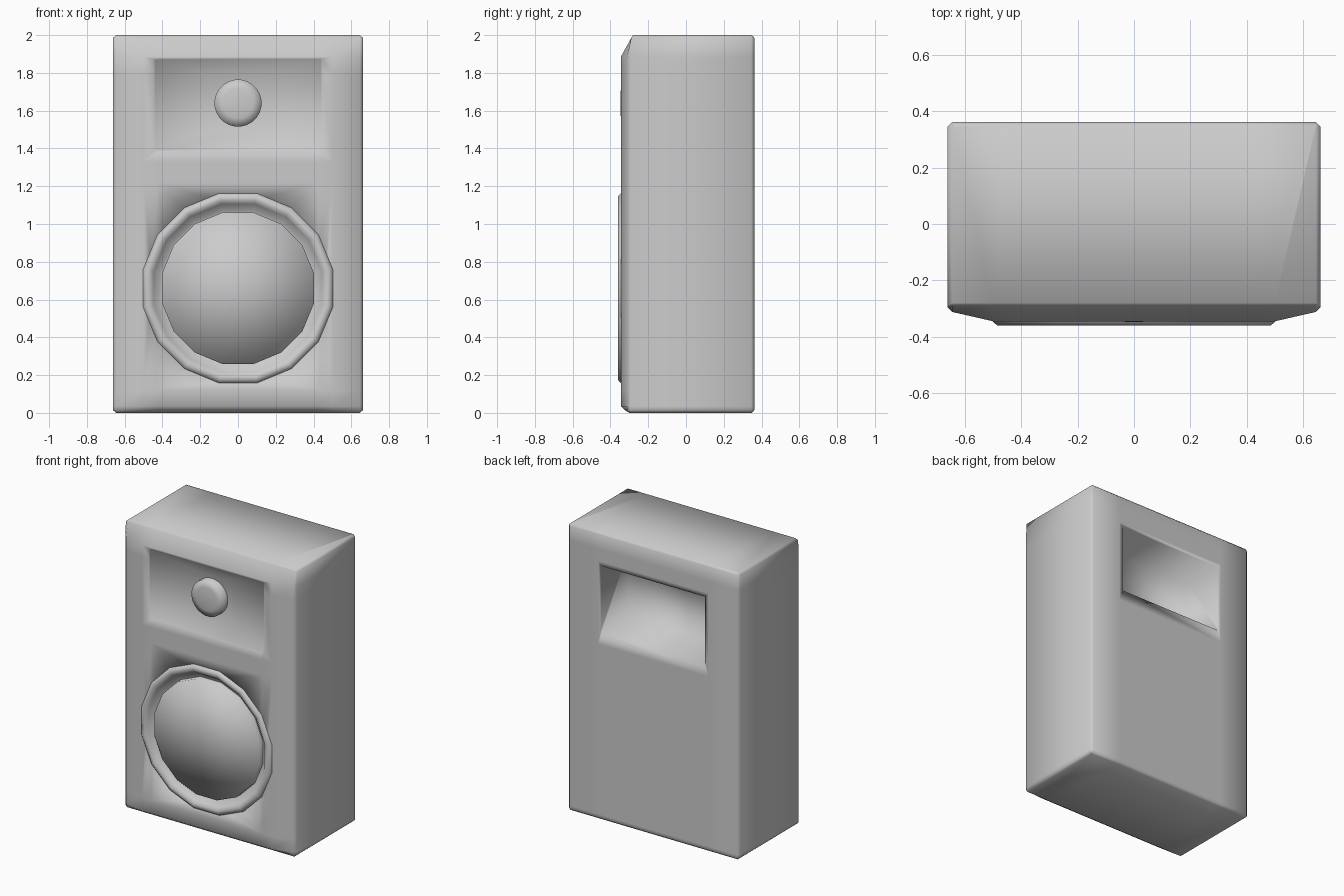
import bpy, bmesh, math

if "Cube" in bpy.data.objects:
    bpy.data.objects.remove(bpy.data.objects["Cube"])

SIDES = 16
WOOFER_Z = 0.66


def make_object(name, bm):
    bmesh.ops.recalc_face_normals(bm, faces=bm.faces[:])
    me = bpy.data.meshes.new(name)
    bm.to_mesh(me)
    bm.free()
    ob = bpy.data.objects.new(name, me)
    bpy.context.collection.objects.link(ob)
    return ob


def smooth(ob):
    """The whole model is softly shaded, right angles included."""
    ob.data.polygons.foreach_set("use_smooth", [True] * len(ob.data.polygons))


def loft(name, loops, cuts=()):
    """Join closed loops, cap both ends, then add support edges at (axis, position)."""
    bm = bmesh.new()
    rows = [[bm.verts.new(p) for p in loop] for loop in loops]
    n = len(rows[0])
    for a, b in zip(rows, rows[1:]):
        for i in range(n):
            bm.faces.new((a[i], a[(i + 1) % n], b[(i + 1) % n], b[i]))
    bm.faces.new(rows[0])
    bm.faces.new(rows[-1])
    for axis, pos in cuts:
        normal = [0, 0, 0]
        normal[axis] = 1
        bmesh.ops.bisect_plane(bm, geom=bm.verts[:] + bm.edges[:] + bm.faces[:],
                               plane_co=[pos * c for c in normal], plane_no=normal)
    return make_object(name, bm)


def lathe(name, profile, z, sides):
    """Spin (radius, y) points around the y axis at height z."""
    bm = bmesh.new()
    rows = []
    for r, y in profile:
        if r == 0:
            rows.append([bm.verts.new((0, y, z))] * sides)
            continue
        ring = []
        for i in range(sides):
            a = math.tau * (i + 0.5) / sides
            ring.append(bm.verts.new((r * math.cos(a), y, z + r * math.sin(a))))
        rows.append(ring)
    for a, b in zip(rows, rows[1:]):
        for i in range(sides):
            j = (i + 1) % sides
            bm.faces.new(list(dict.fromkeys((a[i], a[j], b[j], b[i]))))
    ob = make_object(name, bm)
    smooth(ob)
    return ob


def rect(hw, z0, z1, y):
    return [(-hw, y, z0), (hw, y, z0), (hw, y, z1), (-hw, y, z1)]


def cut(ob, cutter):
    cutter.hide_render = True
    mod = ob.modifiers.new("cut", 'BOOLEAN')
    mod.operation = 'DIFFERENCE'
    mod.solver = 'EXACT'
    mod.object = cutter
    bpy.ops.object.select_all(action='DESELECT')
    bpy.context.view_layer.objects.active = ob
    ob.select_set(True)
    bpy.ops.object.modifier_apply(modifier=mod.name)
    bpy.data.objects.remove(cutter)


# Cabinet: one plan outline stacked in layers, pulled in at top and bottom
half = [(0.50, -0.345), (0.645, -0.312), (0.662, -0.295), (0.662, 0.345), (0.645, 0.362)]
outline = half + [(-x, y) for x, y in reversed(half)]
layers = [  # z, widest x, front limit, back limit
    (0.0, 0.645, -0.30, 0.35),
    (0.015, 0.662, -0.325, 0.362),
    (0.035, 0.662, -0.345, 0.362),
    (1.885, 0.662, -0.345, 0.362),
    (1.985, 0.662, -0.29, 0.362),
    (2.0, 0.645, -0.28, 0.35),
]
cabinet = loft("cabinet", [
    [(max(-w, min(w, x)), max(f, min(b, y)), z) for x, y in outline]
    for z, w, f, b in layers],
    cuts=[(0, -0.425), (0, 0.425), (2, 0.12), (2, 1.22), (2, 1.33), (2, 1.80)])

# Recesses: woofer well, shallow flared horn, rear pocket
well = [[(0.47 * math.cos(math.tau * (i + 0.5) / SIDES), y,
          WOOFER_Z + 0.47 * math.sin(math.tau * (i + 0.5) / SIDES))
         for i in range(SIDES)] for y in (-0.5, -0.27)]
cut(cabinet, loft("well_cutter", well))
cut(cabinet, loft("horn_cutter", [rect(0.46, 1.37, 1.885, -0.365),
                                  rect(0.44, 1.39, 1.87, -0.342),
                                  rect(0.14, 1.50, 1.79, -0.29)]))
cut(cabinet, loft("pocket_cutter", [rect(0.40, 1.30, 1.77, 0.5),
                                    rect(0.40, 1.30, 1.77, 0.06)]))
smooth(cabinet)

# Woofer surround: raised rim sloping inward to a groove
lathe("woofer_ring", [(0.39, -0.30), (0.42, -0.30), (0.455, -0.345), (0.475, -0.36),
                      (0.495, -0.36), (0.512, -0.345), (0.515, -0.33)], WOOFER_Z, SIDES)

# Woofer disc and tweeter disc: nearly flat caps with softened side walls
lathe("woofer_disc", [(0, -0.36), (0.41, -0.345), (0.41, -0.28)], WOOFER_Z, SIDES)
lathe("tweeter_disc", [(0, -0.348), (0.08, -0.345), (0.125, -0.335), (0.125, -0.27)], 1.64, 24)
